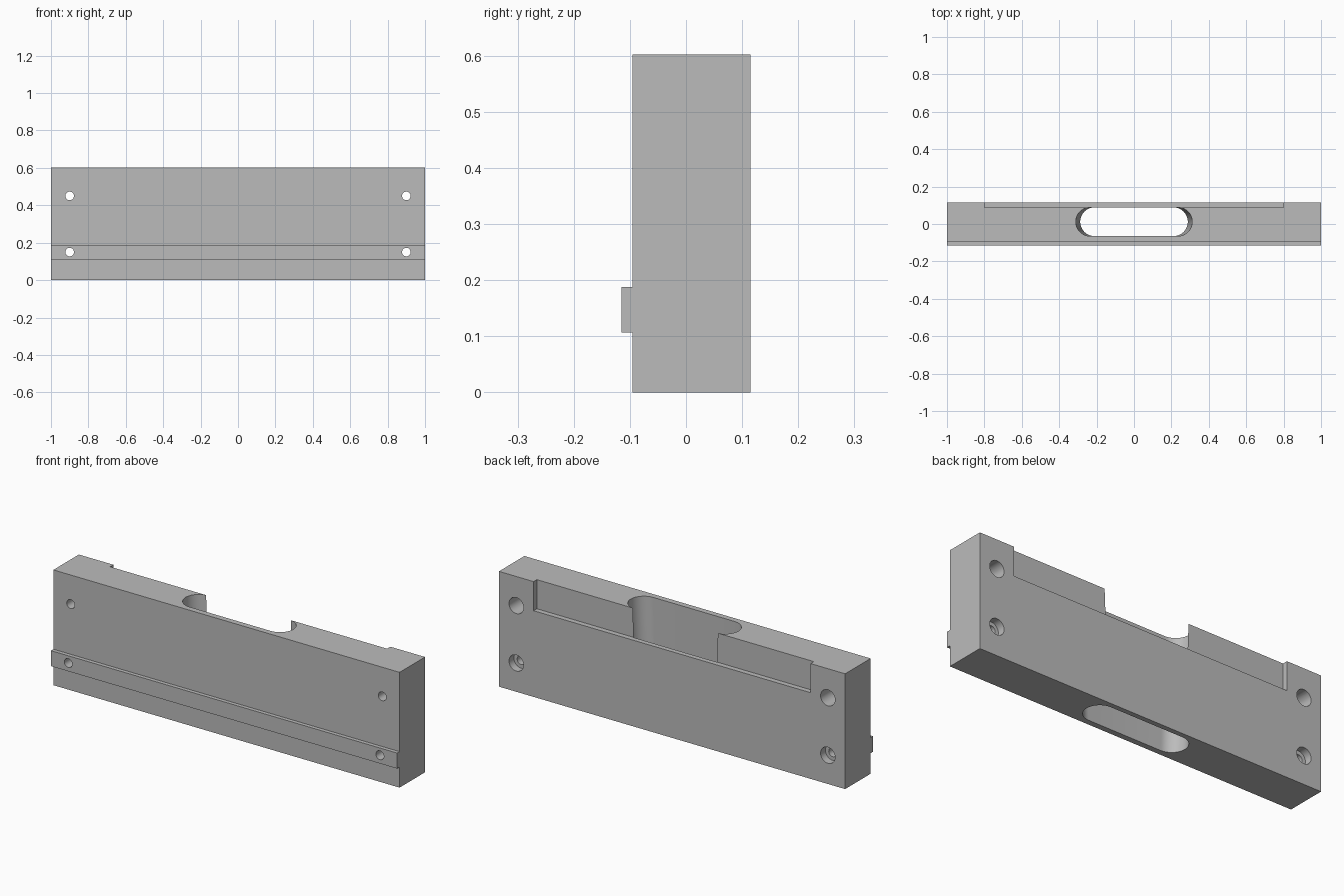
import bpy
import bmesh
from math import cos, sin, pi, radians

cube = bpy.data.objects.get("Cube")
if cube:
    bpy.data.objects.remove(cube, do_unlink=True)

grey = bpy.data.materials.new("plain grey")
grey.use_nodes = True
colour = (0.5, 0.5, 0.5, 1)
grey.diffuse_color = colour
grey.node_tree.nodes["Principled BSDF"].inputs["Base Color"].default_value = colour


def loft(name, bottom, top):
    """Closed solid between two matching rings of points."""
    bm = bmesh.new()
    a = [bm.verts.new(p) for p in bottom]
    b = [bm.verts.new(p) for p in top]
    bm.faces.new(a[::-1])
    bm.faces.new(b)
    for i in range(len(a)):
        j = (i + 1) % len(a)
        bm.faces.new((a[i], a[j], b[j], b[i]))
    bmesh.ops.recalc_face_normals(bm, faces=bm.faces)
    mesh = bpy.data.meshes.new(name)
    bm.to_mesh(mesh)
    bm.free()
    mesh.materials.append(grey)
    obj = bpy.data.objects.new(name, mesh)
    bpy.context.collection.objects.link(obj)
    return obj


def stadium(half_length, radius, y, z, steps=24):
    """Rounded slot outline in a horizontal plane."""
    ring = []
    for side in (1, -1):
        for i in range(steps + 1):
            t = -pi / 2 + pi * i / steps
            ring.append((side * (half_length + radius * cos(t)),
                         y + side * radius * sin(t), z))
    return ring


def circle(x, z, radius, y, steps=32):
    return [(x + radius * cos(2 * pi * i / steps), y,
             z + radius * sin(2 * pi * i / steps)) for i in range(steps)]


def cut(target, cutter):
    cutter.hide_render = True
    mod = target.modifiers.new("cut", 'BOOLEAN')
    mod.operation = 'DIFFERENCE'
    mod.solver = 'EXACT'
    mod.object = cutter
    bpy.context.view_layer.objects.active = target
    bpy.ops.object.modifier_apply(modifier=mod.name)
    bpy.data.objects.remove(cutter, do_unlink=True)


# Block with a guide rail along its front, as one extruded profile
FRONT, BACK, RAIL, TOP = -0.095, 0.115, -0.115, 0.602
profile = [(BACK, 0), (BACK, TOP), (FRONT, TOP), (FRONT, 0.188),
           (RAIL, 0.188), (RAIL, 0.107), (FRONT, 0.107), (FRONT, 0)]
block = loft("mounting_block", [(-1, y, z) for y, z in profile],
             [(1, y, z) for y, z in profile])

# Shallow recess along the top of the back face
corners = [(-0.8, 0.45), (0.8, 0.45), (0.8, 0.7), (-0.8, 0.7)]
cut(block, loft("recess_cutter", [(x, 0.088, z) for x, z in corners],
                [(x, 0.2, z) for x, z in corners]))

# Vertical through slot, slightly wider at the top
cut(block, loft("slot_cutter", stadium(0.21, 0.077, 0.012, -0.02),
                stadium(0.235, 0.077, 0.012, 0.62)))

# Screw holes, counterbored from the back: deep above, shallow below
for x in (-0.9, 0.9):
    for z, depth in ((0.45, 0.13), (0.15, 0.04)):
        cut(block, loft("hole_cutter", circle(x, z, 0.023, -0.2),
                        circle(x, z, 0.023, 0.2)))
        cut(block, loft("counterbore_cutter", circle(x, z, 0.042, BACK - depth),
                        circle(x, z, 0.042, 0.2)))

# Smooth the hole walls and keep the edges crisp
bpy.ops.object.select_all(action='DESELECT')
block.select_set(True)
bpy.context.view_layer.objects.active = block
bpy.ops.object.shade_smooth_by_angle(angle=radians(30))
